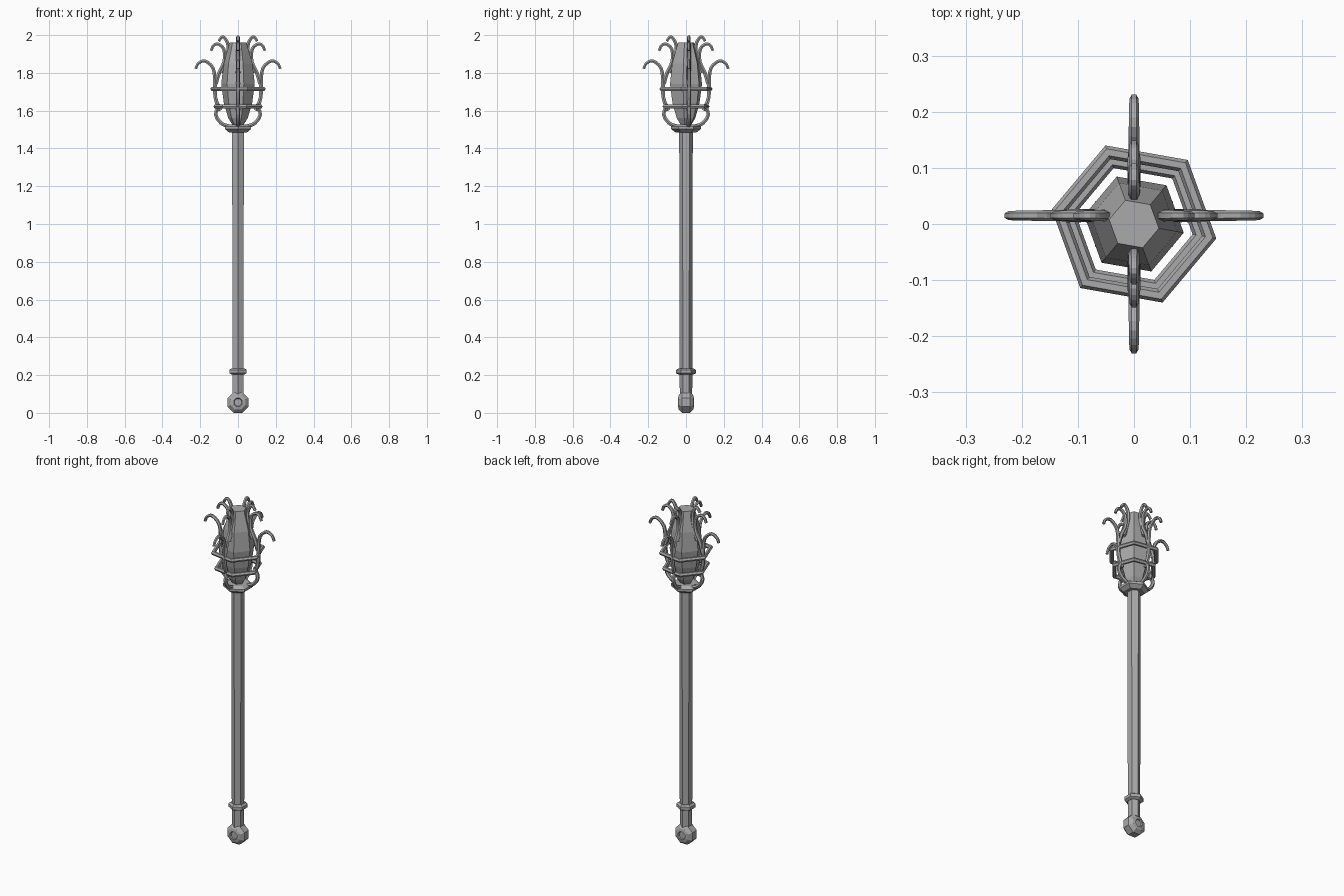
import bpy, bmesh
from math import cos, sin, pi, radians
from mathutils import Vector, Matrix

cube = bpy.data.objects.get("Cube")
if cube:
    bpy.data.objects.remove(cube, do_unlink=True)

metal = bpy.data.materials.new("grey_metal")
metal.use_nodes = True
grey = (0.4, 0.4, 0.4, 1)
metal.diffuse_color = grey
metal.node_tree.nodes["Principled BSDF"].inputs["Base Color"].default_value = grey


def finish(name, bm):
    """Turn a bmesh into a flat shaded metal object."""
    bmesh.ops.recalc_face_normals(bm, faces=bm.faces)
    mesh = bpy.data.meshes.new(name)
    bm.to_mesh(mesh)
    bm.free()
    mesh.materials.append(metal)
    obj = bpy.data.objects.new(name, mesh)
    bpy.context.collection.objects.link(obj)
    return obj


def skin(bm, loops, closed=False):
    """Bridge successive vertex loops; cap the ends unless closed."""
    pairs = list(zip(loops, loops[1:]))
    if closed:
        pairs.append((loops[-1], loops[0]))
    else:
        bm.faces.new(loops[0])
        bm.faces.new(loops[-1])
    for a, b in pairs:
        for i in range(len(a)):
            j = (i + 1) % len(a)
            bm.faces.new((a[i], a[j], b[j], b[i]))


def lathe(name, profile, sides=6, phase=30, closed=False, matrix=Matrix()):
    """Spin (radius, height) points around the z axis."""
    bm = bmesh.new()
    angles = [radians(phase) + 2 * pi * i / sides for i in range(sides)]
    loops = [[bm.verts.new(matrix @ Vector((r * cos(a), r * sin(a), z))) for a in angles]
             for r, z in profile]
    skin(bm, loops, closed)
    return finish(name, bm)


def smooth_path(points, steps=3):
    """Catmull-Rom curve through the points."""
    pts = [Vector(p) for p in points]
    pts = [2 * pts[0] - pts[1]] + pts + [2 * pts[-1] - pts[-2]]
    out = []
    for a, b, c, d in zip(pts, pts[1:], pts[2:], pts[3:]):
        for s in range(steps):
            t = s / steps
            out.append(0.5 * (2 * b + (c - a) * t + (2 * a - 5 * b + 4 * c - d) * t * t
                              + (3 * b - a - 3 * c + d) * t ** 3))
    return out + [pts[-2]]


def tendril(name, points, start, end, turn, shift):
    """Six-sided tube along a (radius, height) path, turned around z."""
    path = smooth_path(points)
    matrix = Matrix.Translation(shift) @ Matrix.Rotation(turn, 4, "Z")
    bm = bmesh.new()
    loops = []
    for i, p in enumerate(path):
        d = (path[min(i + 1, len(path) - 1)] - path[max(i - 1, 0)]).normalized()
        size = start + (end - start) * i / (len(path) - 1)
        loop = []
        for k in range(6):
            a = k * pi / 3
            u, v = size * cos(a), size * sin(a)
            loop.append(bm.verts.new(matrix @ Vector((p.x - d.y * v, u, p.y + d.x * v))))
        loops.append(loop)
    skin(bm, loops)
    return finish(name, bm)


# Handle with its collars
lathe("shaft", [(0.033, 0.09), (0.036, 1.5)])
lathe("lower_collar", [(0.04, 0.203), (0.052, 0.21), (0.052, 0.228), (0.04, 0.236)])
lathe("upper_collar", [(0.055, 1.485), (0.08, 1.503), (0.08, 1.517), (0.06, 1.528)])

# Pommel: a faceted ball with a disc on the front and back
lathe("pommel", [(0.02, -0.036), (0.024, -0.042), (0.042, -0.038), (0.06, -0.02),
                 (0.06, 0.02), (0.042, 0.038), (0.024, 0.042), (0.02, 0.036)],
      sides=8, phase=22.5,
      matrix=Matrix.Translation((0, 0, 0.056)) @ Matrix.Rotation(pi / 2, 4, "X"))

# Bulb inside the cage
lathe("head_bulb", [(0.02, 1.51), (0.052, 1.56), (0.076, 1.64), (0.09, 1.74),
                    (0.078, 1.85), (0.045, 1.96)], phase=-10)

# Cage rings
for name, radius, z in (("upper_ring", 0.136, 1.715), ("lower_ring", 0.119, 1.622)):
    section = [(radius + 0.013 * cos(k * pi / 3), z + 0.012 * sin(k * pi / 3))
               for k in range(6)]
    lathe(name, section, phase=-10, closed=True)

# Ribs and curled tendrils, repeated on four sides
parts = {
    "base_claw": ([(0.045, 1.515), (0.09, 1.535), (0.118, 1.58), (0.098, 1.635)], 0.012, 0.01),
    "cage_rib": ([(0.095, 1.6), (0.12, 1.67), (0.122, 1.75), (0.132, 1.825),
                  (0.175, 1.863), (0.21, 1.85), (0.224, 1.822)], 0.012, 0.008),
    "middle_tendril": ([(0.118, 1.74), (0.1, 1.8), (0.073, 1.86), (0.075, 1.925),
                        (0.105, 1.953), (0.13, 1.945), (0.142, 1.918)], 0.012, 0.008),
    "upper_tendril": ([(0.085, 1.8), (0.062, 1.86), (0.052, 1.94), (0.068, 1.982),
                       (0.085, 1.99), (0.102, 1.968)], 0.012, 0.008),
}
sides = (("left", 0, 0.015), ("back", 1, 0), ("right", 2, 0.015), ("front", 3, 0))
for side, quarter, offset in sides:
    for part, (points, start, end) in parts.items():
        tendril(f"{side}_{part}", points, start, end, quarter * pi / 2, (0, offset, 0))
